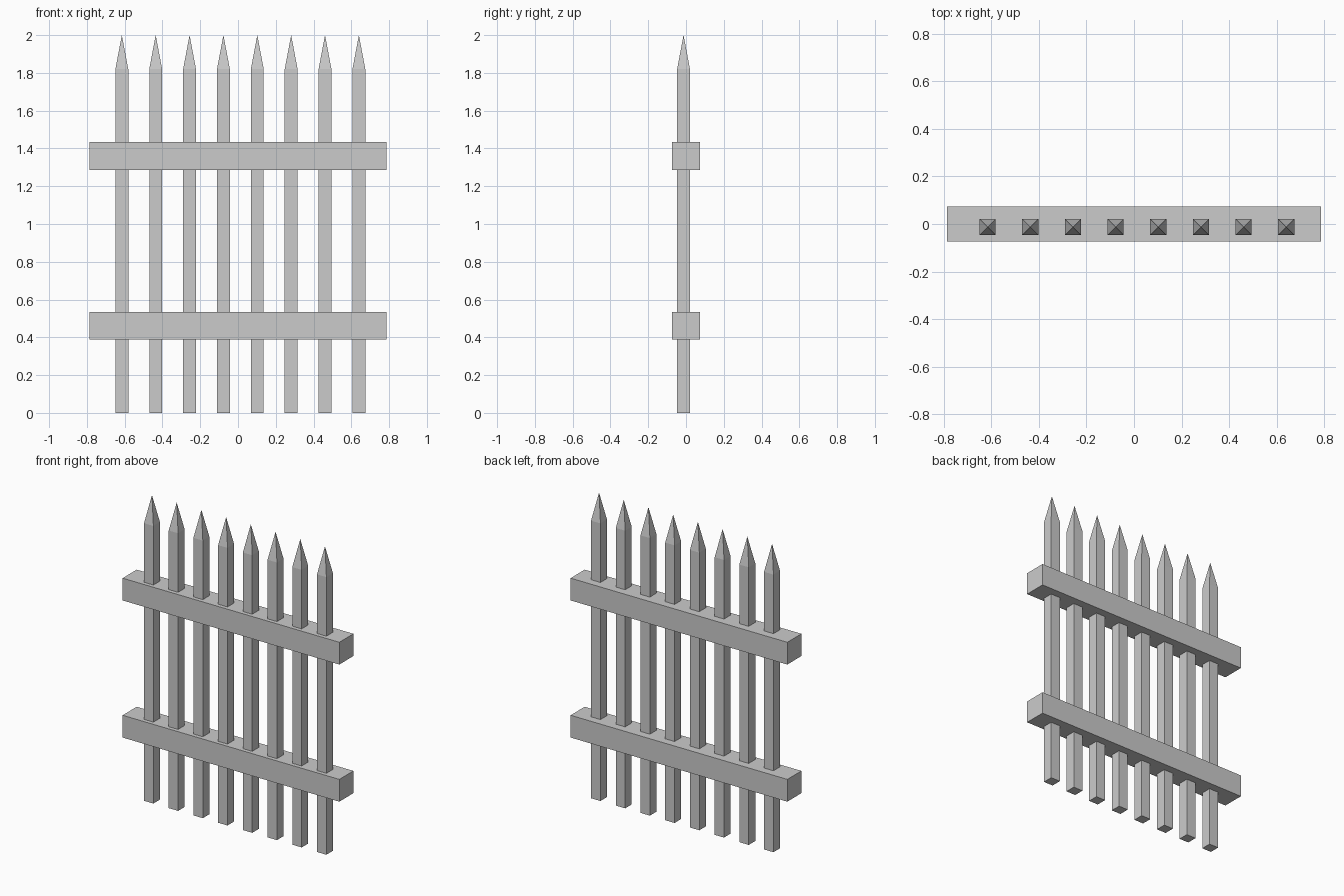
import bpy
import bmesh

cube = bpy.data.objects.get("Cube")
if cube:
    bpy.data.objects.remove(cube, do_unlink=True)

grey = bpy.data.materials.new("plain_grey")
grey.use_nodes = True
colour = (0.6, 0.6, 0.6, 1.0)
grey.diffuse_color = colour
grey.node_tree.nodes["Principled BSDF"].inputs["Base Color"].default_value = colour


def add_box(name, centre, size, tip=0.0):
    """Box with an optional pyramid point rising from its top face."""
    bm = bmesh.new()
    bmesh.ops.create_cube(bm, size=1)
    bmesh.ops.scale(bm, vec=size, verts=bm.verts)
    if tip:
        top = max(bm.faces, key=lambda f: f.calc_center_median().z)
        point = bmesh.ops.poke(bm, faces=[top])["verts"][0]
        point.co.z += tip
    mesh = bpy.data.meshes.new(name)
    bm.to_mesh(mesh)
    bm.free()
    mesh.materials.append(grey)
    obj = bpy.data.objects.new(name, mesh)
    obj.location = centre
    bpy.context.collection.objects.link(obj)
    return obj


# Pointed pickets, evenly spaced
picket_count = 8
first_x, last_x = -0.615, 0.64
spacing = (last_x - first_x) / (picket_count - 1)
shaft, thickness = 1.82, 0.068
for i in range(picket_count):
    add_box(f"picket_{i + 1}", (first_x + i * spacing, -0.013, shaft / 2),
            (thickness, thickness, shaft), tip=2.0 - shaft)

# Horizontal rails enclosing the pickets
for name, z in (("lower_rail", 0.461), ("upper_rail", 1.36)):
    add_box(name, (0, 0, z), (1.572, 0.146, 0.146))
